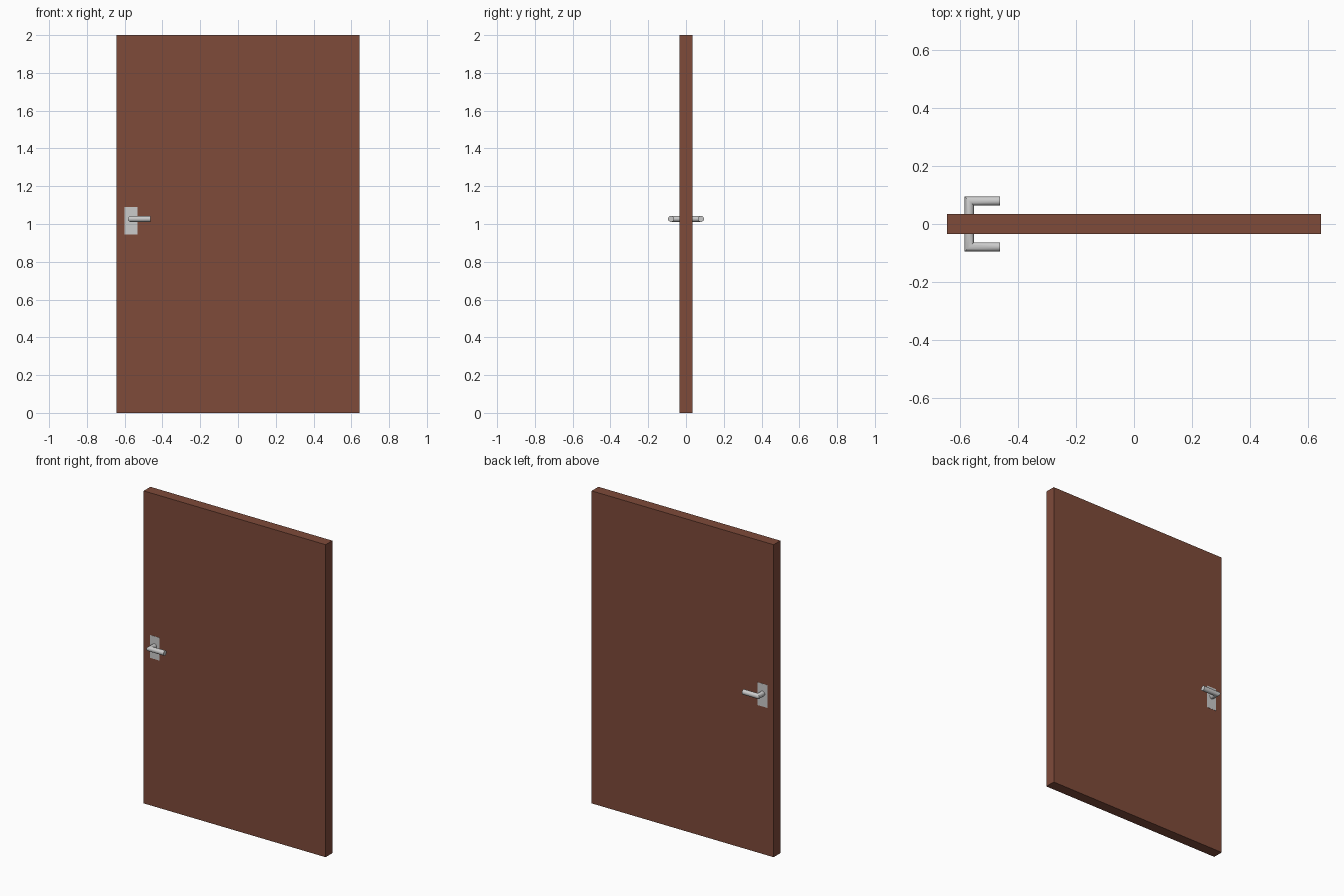
import bpy, bmesh
from math import sin, cos, pi, radians

if "Cube" in bpy.data.objects:
    bpy.data.objects.remove(bpy.data.objects["Cube"])

brown = bpy.data.materials.new("brown_wood")
brown.diffuse_color = (0.209, 0.069, 0.042, 1)
brown.use_nodes = True
brown.node_tree.nodes["Principled BSDF"].inputs["Base Color"].default_value = brown.diffuse_color


def new_object(name, bm):
    bmesh.ops.recalc_face_normals(bm, faces=bm.faces)
    me = bpy.data.meshes.new(name)
    bm.to_mesh(me)
    bm.free()
    ob = bpy.data.objects.new(name, me)
    bpy.context.collection.objects.link(ob)
    return ob


def box(name, lo, hi):
    bm = bmesh.new()
    bmesh.ops.create_cube(bm, size=1)
    for v in bm.verts:
        v.co = [l + (c + 0.5) * (h - l) for c, l, h in zip(v.co, lo, hi)]
    return new_object(name, bm)


def lever(name, x0, x1, y_in, y_out, z, r, n=16):
    # round bar leaving the door, mitred, then running along the face
    bm = bmesh.new()
    rings = [[], [], []]
    for i in range(n):
        c, s = r * cos(2 * pi * i / n), r * sin(2 * pi * i / n)
        for ring, co in zip(rings, ((x0 + c, y_in, z + s),
                                    (x0 + c, y_out + c, z + s),
                                    (x1, y_out + c, z + s))):
            ring.append(bm.verts.new(co))
    for a, b in zip(rings, rings[1:]):
        for i in range(n):
            j = (i + 1) % n
            bm.faces.new((a[i], a[j], b[j], b[i]))
    bm.faces.new(rings[0])
    bm.faces.new(rings[-1])
    return new_object(name, bm)


def mirror_to_back(ob):
    m = ob.modifiers.new("both_sides", 'MIRROR')
    m.use_axis = (False, True, False)
    m.use_mirror_merge = False


# door slab
door = box("door_slab", (-0.644, -0.034, 0), (0.644, 0.034, 2))
door.data.materials.append(brown)

# thin lock plates on both faces
plate = box("handle_plate", (-0.600, -0.0352, 0.944), (-0.532, -0.033, 1.09))
mirror_to_back(plate)

# lever handles on both faces
handle = lever("lever_handle", -0.567, -0.462, -0.030, -0.079, 1.027, 0.016)
bpy.context.view_layer.objects.active = handle
handle.select_set(True)
bpy.ops.object.shade_smooth_by_angle(angle=radians(35))
mirror_to_back(handle)
